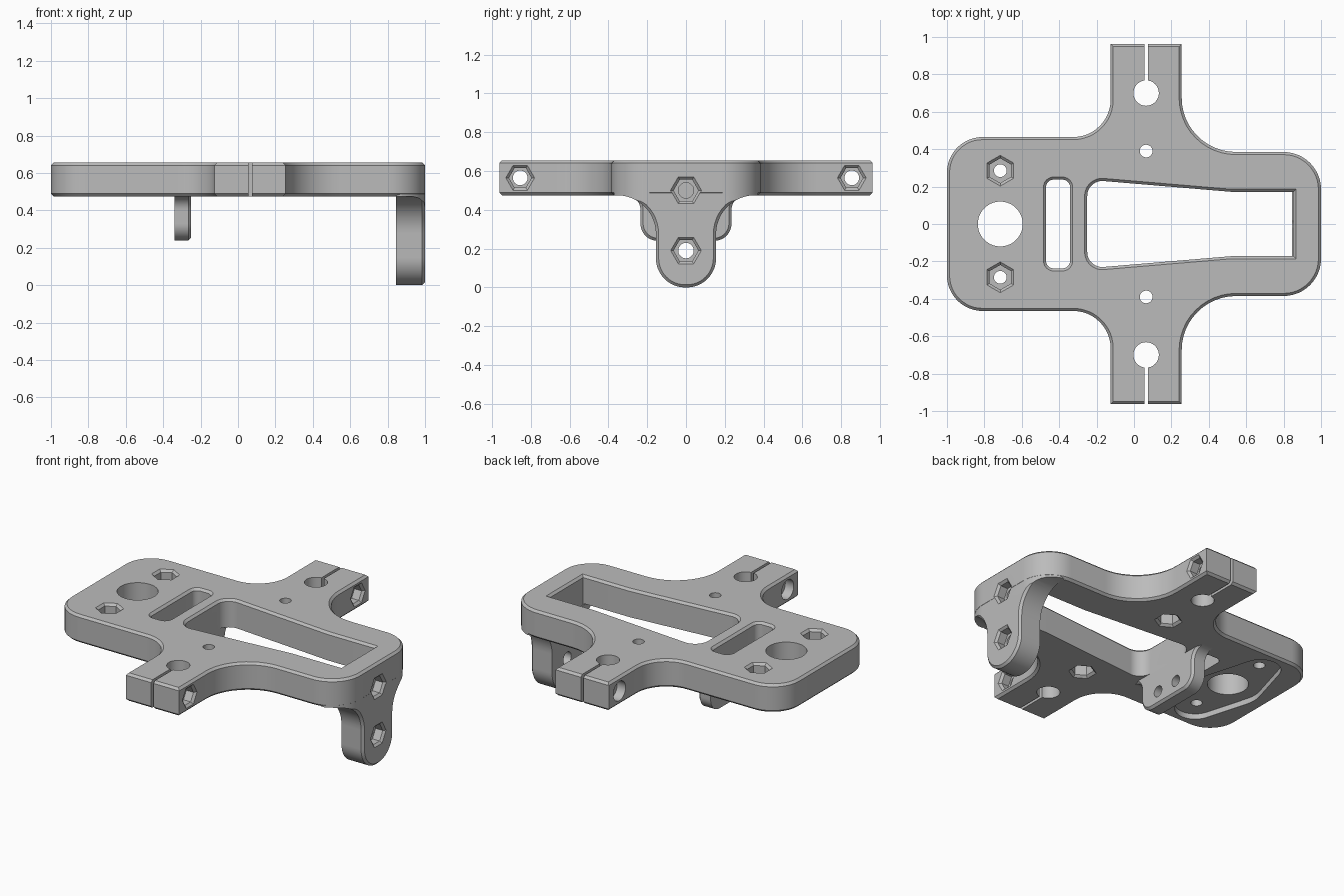
import bpy, bmesh, math
from mathutils import Vector

if "Cube" in bpy.data.objects:
    bpy.data.objects.remove(bpy.data.objects["Cube"])

grey = bpy.data.materials.new("plain grey")
grey.use_nodes = True
colour = (0.5, 0.5, 0.5, 1)
grey.diffuse_color = colour
grey.node_tree.nodes["Principled BSDF"].inputs["Base Color"].default_value = colour

BOTTOM, TOP = 0.475, 0.655
OVER = 0.01      # how far cutters reach past a surface
EDGE = 0.014     # chamfer size


def rounded(corners, steps=12):
    """Polygon from (x, y, radius) corners, each filleted."""
    out = []
    for i, (x, y, r) in enumerate(corners):
        p = Vector((x, y))
        if r == 0:
            out.append(p)
            continue
        a = (Vector(corners[i - 1][:2]) - p).normalized()
        b = (Vector(corners[(i + 1) % len(corners)][:2]) - p).normalized()
        half = a.angle(b) / 2
        centre = p + (a + b).normalized() * r / math.sin(half)
        start = p + a * r / math.tan(half) - centre
        end = p + b * r / math.tan(half) - centre
        a0 = math.atan2(start.y, start.x)
        sweep = math.atan2(start.x * end.y - start.y * end.x, start.dot(end))
        for k in range(steps + 1):
            t = a0 + sweep * k / steps
            out.append(centre + r * Vector((math.cos(t), math.sin(t))))
    return out


def mirror_u(half):
    return half + [(-u, v, r) for u, v, r in reversed(half)]


def mirror_v(half):
    return half + [(u, -v, r) for u, v, r in reversed(half)]


def ngon(u, v, r, n=40, turn=0.0):
    return [Vector((u + r * math.cos(turn + math.tau * k / n),
                    v + r * math.sin(turn + math.tau * k / n))) for k in range(n)]


def inset(pts, d):
    out = []
    for i, p in enumerate(pts):
        e1 = (p - pts[i - 1]).normalized()
        e2 = (pts[(i + 1) % len(pts)] - p).normalized()
        n1, n2 = Vector((-e1.y, e1.x)), Vector((-e2.y, e2.x))
        out.append(p + (n1 + n2) * d / (1 + n1.dot(n2)))
    return out


def prism(name, pts, w0, w1, axis="z", c0=0.0, c1=0.0):
    """Extrude along an axis; positive c chamfers an end, negative flares it."""
    levels = [(w0, c0)] + ([(w0 + abs(c0), 0)] if c0 else [])
    levels += ([(w1 - abs(c1), 0)] if c1 else []) + [(w1, c1)]
    bm = bmesh.new()
    rings = []
    for w, c in levels:
        ring = inset(pts, c) if c else pts
        rings.append([bm.verts.new((w, p.x, p.y) if axis == "x" else (p.x, p.y, w))
                      for p in ring])
    n = len(pts)
    for lo, hi in zip(rings, rings[1:]):
        for i in range(n):
            j = (i + 1) % n
            bm.faces.new((lo[i], lo[j], hi[j], hi[i]))
    bm.faces.new(rings[0][::-1])
    bm.faces.new(rings[-1])
    bmesh.ops.recalc_face_normals(bm, faces=bm.faces)
    mesh = bpy.data.meshes.new(name)
    bm.to_mesh(mesh)
    bm.free()
    mesh.materials.append(grey)
    obj = bpy.data.objects.new(name, mesh)
    bpy.context.collection.objects.link(obj)
    return obj


def combine(target, other, operation="DIFFERENCE"):
    mod = target.modifiers.new("combine", "BOOLEAN")
    mod.operation, mod.solver, mod.object = operation, "EXACT", other
    bpy.context.view_layer.objects.active = target
    bpy.ops.object.modifier_apply(modifier=mod.name)
    bpy.data.objects.remove(other)


# Main plate with two clamp arms
outline = rounded(mirror_v([
    (1, 0.385, 0.2), (0.255, 0.385, 0.29), (0.255, 0.963, 0),
    (-0.125, 0.963, 0), (-0.125, 0.465, 0.2), (-1, 0.465, 0.19)]))
plate = prism("mount_plate", outline, BOTTOM, TOP, c0=EDGE, c1=EDGE)

# Hanging end tab, trimmed just inside the plate outline
tab_shape = rounded(mirror_u([(0.155, 0, 0.15), (0.155, BOTTOM, 0.2),
                              (0.37, BOTTOM, 0), (0.37, 0.56, 0)]))
tab = prism("end_tab", tab_shape, 0.845, 0.999, "x", c1=EDGE)
combine(tab, prism("trim", inset(outline, 0.0006), -0.1, 0.8), "INTERSECT")
combine(plate, tab, "UNION")

# Small inner bracket beside the slot
bracket_shape = rounded(mirror_u([(0.235, 0.24, 0.09), (0.235, BOTTOM, 0.075),
                                  (0.32, BOTTOM, 0), (0.32, 0.52, 0)]))
combine(plate, prism("inner_bracket", bracket_shape, -0.34, -0.25, "x", c1=EDGE), "UNION")

# Tapered window and narrow slot, with chamfered rims
window = rounded(mirror_v([(0.853, 0.172, 0), (0.52, 0.172, 0), (-0.25, 0.237, 0.08)]))
slot = rounded(mirror_v([(-0.342, 0.237, 0.04), (-0.47, 0.237, 0.04)]))
flare = -(EDGE + OVER)
combine(plate, prism("window", window, BOTTOM - OVER, TOP + OVER, c1=flare))
combine(plate, prism("slot", slot, BOTTOM - OVER, TOP + OVER, c1=flare))

# Shallow flange seat under the wide end, and its central bore
seat = rounded([(-0.505, 0, 0.2), (-0.715, 0.73, 0.12),
                (-0.925, 0, 0.2), (-0.715, -0.73, 0.12)])
combine(plate, prism("flange_seat", seat, 0.4, BOTTOM + 0.035))
combine(plate, prism("bore", ngon(-0.715, 0, 0.12, 56), 0.4, 0.7))


def hex_cut(u, v, r, w0, w1, axis, c0=0.0, c1=0.0):
    turn = 0 if axis == "x" else math.pi / 2
    combine(plate, prism("nut_pocket", ngon(u, v, r, 6, turn), w0, w1, axis, c0, c1))


def hole(u, v, r, w0, w1, axis):
    combine(plate, prism("hole", ngon(u, v, r, 32), w0, w1, axis))


for side in (1, -1):
    # Flange screws with nut pockets on top
    hole(-0.715, 0.285 * side, 0.034, 0.4, 0.7, "z")
    hex_cut(-0.715, 0.285 * side, 0.066, 0.575, TOP + OVER, "z", c1=flare)
    # Small plate screws with nut pockets underneath
    hole(0.065, 0.39 * side, 0.034, 0.4, 0.7, "z")
    hex_cut(0.065, 0.39 * side, 0.066, BOTTOM - OVER, 0.555, "z", c0=flare)
    # Rod clamp: bore, slit, cross bolt, nut pocket and head recess
    hole(0.065, 0.7 * side, 0.068, 0.4, 0.7, "z")
    slit = rounded([(0.056, 0.87 * side - 0.17, 0), (0.074, 0.87 * side - 0.17, 0),
                    (0.074, 0.87 * side + 0.17, 0), (0.056, 0.87 * side + 0.17, 0)])
    combine(plate, prism("slit", slit, 0.4, 0.7))
    hole(0.855 * side, 0.565, 0.038, -0.2, 0.3, "x")
    hole(0.855 * side, 0.565, 0.062, -0.2, -0.065, "x")
    hex_cut(0.855 * side, 0.565, 0.058, 0.19, 0.255 + OVER, "x", c1=flare)
    # Bracket screw holes
    hole(0.08 * side, 0.325, 0.035, -0.4, -0.2, "x")

# End tab screws with nut pockets
for height in (0.5, 0.19):
    hole(0, height, 0.04, 0.8, 1.1, "x")
    hex_cut(0, height, 0.064, 0.935, 1 + OVER, "x", c1=flare)

bpy.ops.object.select_all(action="DESELECT")
plate.select_set(True)
bpy.context.view_layer.objects.active = plate
bpy.ops.object.shade_smooth_by_angle(angle=math.radians(25))
